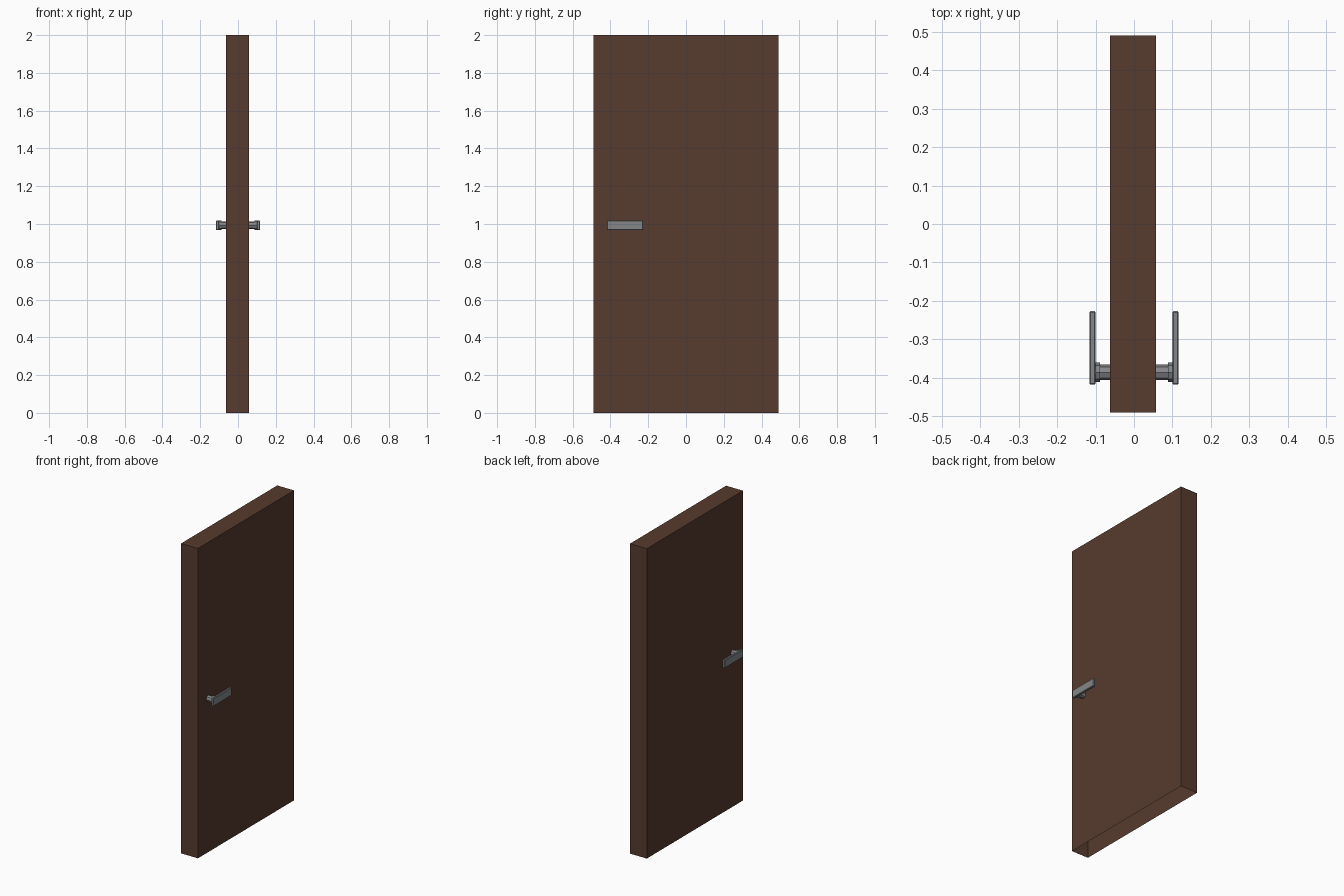
import bpy, bmesh, math
from mathutils import Matrix, Vector

if "Cube" in bpy.data.objects:
    bpy.data.objects.remove(bpy.data.objects["Cube"])


def material(name, rgb):
    m = bpy.data.materials.new(name)
    m.diffuse_color = (*rgb, 1)
    m.use_nodes = True
    m.node_tree.nodes["Principled BSDF"].inputs["Base Color"].default_value = m.diffuse_color
    return m


wood = material("dark brown wood", (0.095, 0.044, 0.027))
metal = material("grey metal", (0.23, 0.24, 0.25))


def finish(name, bm, mat):
    me = bpy.data.meshes.new(name)
    bm.to_mesh(me)
    bm.free()
    me.materials.append(mat)
    ob = bpy.data.objects.new(name, me)
    bpy.context.collection.objects.link(ob)
    return ob


def box(lo, hi):
    bm = bmesh.new()
    lo, hi = Vector(lo), Vector(hi)
    bmesh.ops.create_cube(bm, size=1, matrix=Matrix.Translation((lo + hi) / 2)
                          @ Matrix.Diagonal((*(hi - lo), 1)))
    return bm


def rod(x0, x1, r, y, z):
    # eight-sided cylinder along x
    bm = bmesh.new()
    bmesh.ops.create_cone(bm, cap_ends=True, segments=8, radius1=r, radius2=r,
                          depth=abs(x1 - x0),
                          matrix=Matrix.Translation(((x0 + x1) / 2, y, z))
                          @ Matrix.Rotation(math.pi / 2, 4, 'Y'))
    return bm


# Door slab, open underneath
bm = box((-0.063, -0.49, 0), (0.057, 0.49, 2))
bm.normal_update()
bmesh.ops.delete(bm, geom=[f for f in bm.faces if f.normal.z < -0.5], context='FACES')
finish("door_slab", bm, wood)

# Lever handle on each side
Y, Z = -0.386, 0.993
for side, s in (("right", 1), ("left", -1)):
    face = 0.057 if s > 0 else 0.063
    finish(side + "_spindle", rod(s * (face - 0.003), s * 0.09, 0.0205, Y, Z), metal)
    finish(side + "_collar", rod(s * 0.088, s * 0.101, 0.025, Y, Z), metal)
    x0, x1 = sorted((s * 0.100, s * 0.116))
    bm = box((x0, -0.418, Z - 0.026), (x1, -0.227, Z + 0.026))
    bmesh.ops.bevel(bm, geom=bm.edges[:], offset=0.003, segments=1, affect='EDGES')
    finish(side + "_lever", bm, metal)
